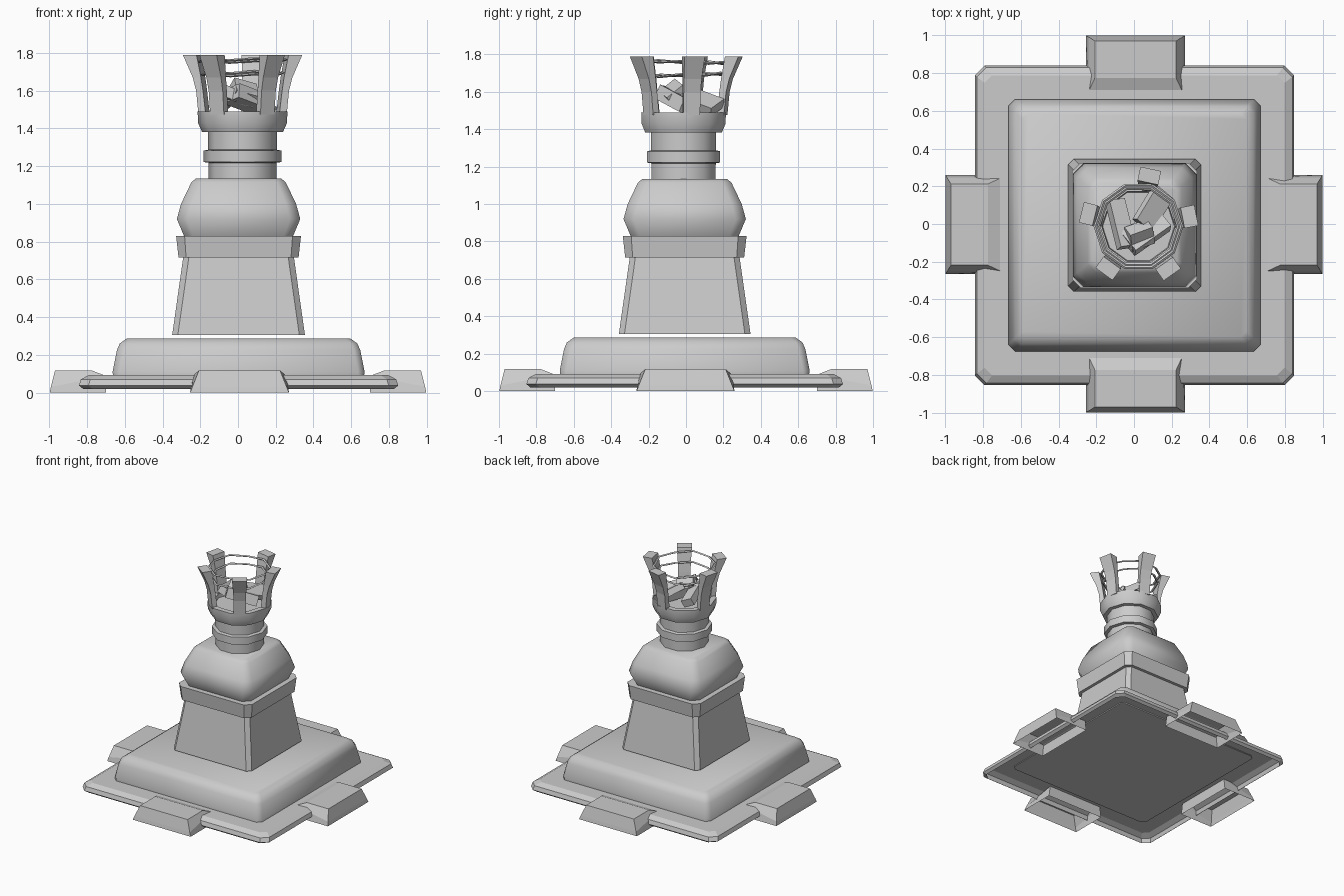
import bpy, bmesh
from math import sin, cos, pi, radians
from mathutils import Matrix, Vector, Euler

if "Cube" in bpy.data.objects:
    bpy.data.objects.remove(bpy.data.objects["Cube"])

CX, CY = 0.024, -0.013  # axis of the round torch head


def finish(name, bm, smooth=None):
    bmesh.ops.recalc_face_normals(bm, faces=bm.faces)
    me = bpy.data.meshes.new(name)
    bm.to_mesh(me)
    bm.free()
    ob = bpy.data.objects.new(name, me)
    bpy.context.collection.objects.link(ob)
    if smooth:
        bpy.ops.object.select_all(action='DESELECT')
        ob.select_set(True)
        bpy.context.view_layer.objects.active = ob
        bpy.ops.object.shade_smooth_by_angle(angle=radians(smooth))
    return ob


def loft(bm, rings, close=False, cap_bottom=True, cap_top=True):
    loops = [[bm.verts.new(p) for p in r] for r in rings]
    pairs = list(zip(loops, loops[1:]))
    if close:
        pairs.append((loops[-1], loops[0]))
    for a, b in pairs:
        n = len(a)
        for i in range(n):
            bm.faces.new((a[i], a[(i + 1) % n], b[(i + 1) % n], b[i]))
    if not close:
        if cap_bottom:
            bm.faces.new(loops[0])
        if cap_top:
            bm.faces.new(loops[-1])


def square_ring(h, c, z, ox, oy):
    pts = [(h, c - h), (h, h - c), (h - c, h), (c - h, h),
           (-h, h - c), (-h, c - h), (c - h, -h), (h - c, -h)]
    return [(x + ox, y + oy, z) for x, y in pts]


def square_tower(name, profile, smooth=None, ox=0.003, oy=-0.007, cap_bottom=True):
    """profile: (half width, corner chamfer, z) from bottom to top"""
    bm = bmesh.new()
    loft(bm, [square_ring(*p, ox, oy) for p in profile], cap_bottom=cap_bottom)
    return finish(name, bm, smooth)


def lathe(name, profile, sides=10, smooth=40):
    bm = bmesh.new()
    loft(bm, [[(CX + r * cos(2 * pi * i / sides), CY + r * sin(2 * pi * i / sides), z)
               for i in range(sides)] for r, z in profile])
    return finish(name, bm, smooth)


# stepped base: open-bottomed plate with the slab set into it
square_tower("base_plate", [(0.825, 0.05, 0.02), (0.846, 0.05, 0.037),
                            (0.836, 0.05, 0.07), (0.795, 0.04, 0.092)], cap_bottom=False)
square_tower("base_slab", [(0.665, 0.03, 0.085), (0.668, 0.035, 0.11), (0.645, 0.035, 0.225),
                           (0.63, 0.035, 0.26), (0.592, 0.03, 0.287)], 50)

# four foot blocks, open underneath
for k, side in enumerate(("front", "right", "back", "left")):
    bm = bmesh.new()
    bottom = [(-0.262, -0.998, 0), (0.262, -0.998, 0), (0.262, -0.70, 0), (-0.262, -0.70, 0)]
    middle = [(-0.25, -0.992, 0.03), (0.25, -0.992, 0.03), (0.25, -0.70, 0.088), (-0.25, -0.70, 0.088)]
    top = [(-0.215, -0.97, 0.117), (0.215, -0.97, 0.117), (0.215, -0.775, 0.117), (-0.215, -0.775, 0.117)]
    loft(bm, [bottom, middle, top], cap_bottom=False)
    bmesh.ops.rotate(bm, verts=bm.verts, matrix=Matrix.Rotation(k * pi / 2, 3, 'Z'))
    bmesh.ops.translate(bm, verts=bm.verts, vec=(0.008 if k % 2 == 0 else 0, -0.003 * (k % 2), 0))
    finish(side + "_foot", bm)

# square pedestal
square_tower("pedestal_shaft", [(0.352, 0.03, 0.305), (0.293, 0.03, 0.72)])
square_tower("pedestal_collar", [(0.318, 0.04, 0.715), (0.331, 0.045, 0.83)])
square_tower("pedestal_head", [(0.287, 0.05, 0.825), (0.327, 0.055, 0.92), (0.305, 0.055, 1.0),
                               (0.25, 0.045, 1.115), (0.225, 0.04, 1.135)], 50)

# round neck, ring and cup
lathe("neck", [(0.18, 1.13), (0.183, 1.385)])
lathe("neck_ring", [(0.18, 1.218), (0.206, 1.222), (0.206, 1.282), (0.18, 1.288)])
lathe("cup", [(0.215, 1.382), (0.236, 1.43), (0.238, 1.49), (0.195, 1.49), (0.19, 1.46)])

# flared prongs around the cup
for k, a in enumerate((11, 78, 166, 234, 305)):
    bm = bmesh.new()
    rings = []
    for r0, r1, w, z in ((0.19, 0.23, 0.045, 1.475), (0.205, 0.242, 0.046, 1.60),
                         (0.215, 0.26, 0.048, 1.67), (0.238, 0.312, 0.056, 1.79)):
        rings.append([(r0, -w, z), (r1, -w, z), (r1, w, z), (r0, w, z)])
    loft(bm, rings)
    bmesh.ops.transform(bm, verts=bm.verts,
                        matrix=Matrix.Translation((CX, CY, 0)) @ Matrix.Rotation(radians(a), 4, 'Z'))
    finish("prong_%d" % (k + 1), bm)

# thin wire hoops inside the prongs
for k, (r, z, tilt) in enumerate(((0.212, 1.69, 2), (0.228, 1.76, -1.5))):
    bm = bmesh.new()
    rings = []
    for i in range(10):
        a = 2 * pi * i / 10
        dz = 0.005 * (-1) ** i
        rings.append([(q * cos(a), q * sin(a), h + dz)
                      for q, h in ((r - 0.01, 0), (r, 0.007), (r + 0.01, 0), (r, -0.007))])
    loft(bm, rings, close=True)
    bmesh.ops.transform(bm, verts=bm.verts, matrix=Matrix.Translation((CX, CY, z))
                        @ Matrix.Rotation(radians(tilt), 4, 'X'))
    finish("wire_hoop_%d" % (k + 1), bm)

# loose fuel pieces lying in the cup
fuel = [((-0.07, 0.0, 1.56), (0.09, 0.26, 0.06), (-14, 25, 8)),
        ((0.06, -0.04, 1.55), (0.13, 0.24, 0.08), (-18, -15, -50)),
        ((0.10, 0.08, 1.55), (0.12, 0.22, 0.05), (-20, 25, -40)),
        ((0.03, -0.06, 1.59), (0.13, 0.11, 0.08), (40, 15, 20))]
for k, (loc, size, rot) in enumerate(fuel):
    bm = bmesh.new()
    bmesh.ops.create_cube(bm, size=1)
    e = Euler([radians(v) for v in rot])
    bmesh.ops.transform(bm, verts=bm.verts, matrix=Matrix.LocRotScale(Vector(loc), e, Vector(size)))
    finish("fuel_piece_%d" % (k + 1), bm)
